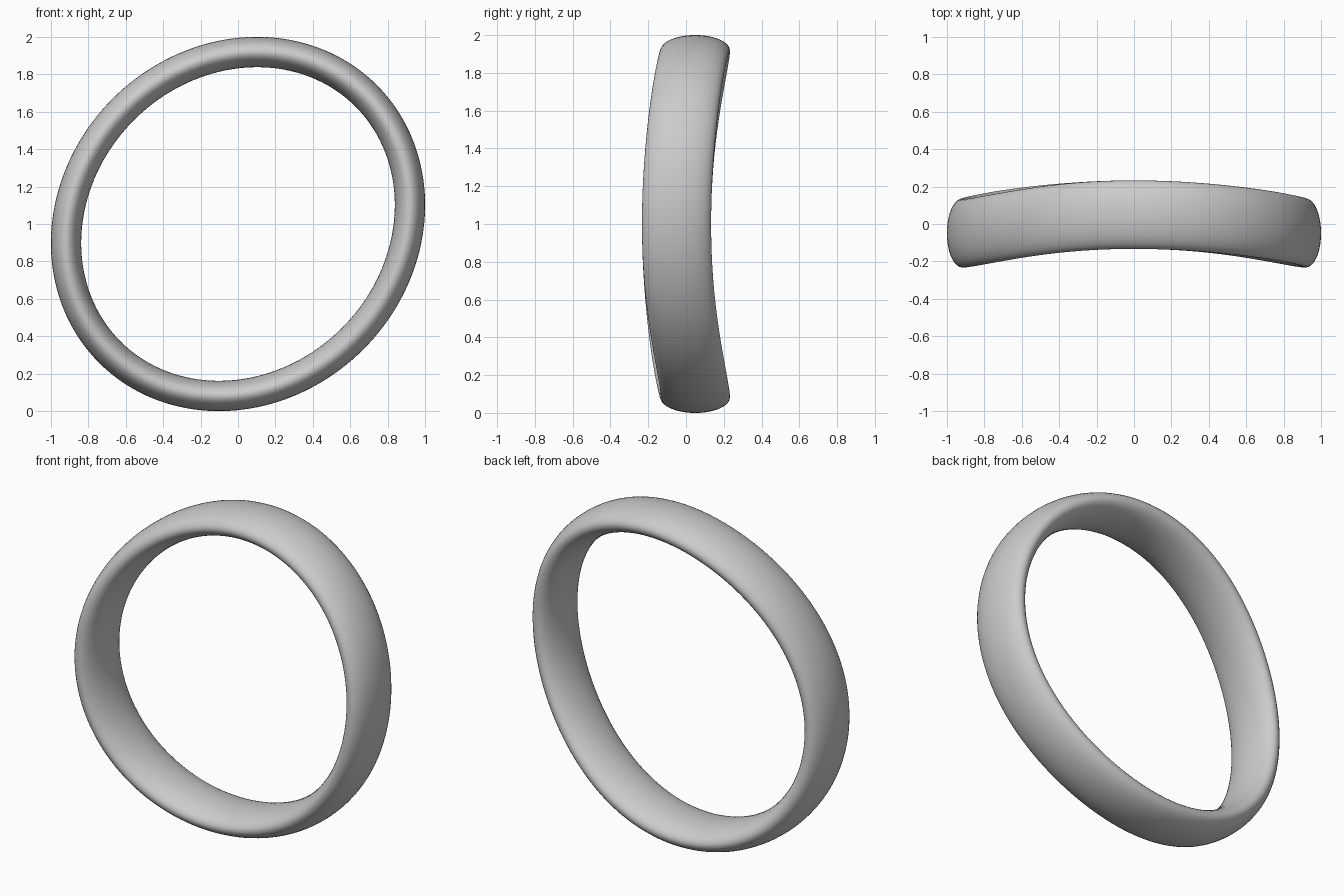
import bpy, bmesh
from math import sin, cos, pi, sqrt
from mathutils import Vector

if "Cube" in bpy.data.objects:
    bpy.data.objects.remove(bpy.data.objects["Cube"])

SEGMENTS, SIDES = 160, 40
LONG, SHORT = 0.969, 0.867      # half axes of the centre line, tilted 45 degrees
THICK, WIDE = 0.081, 0.183      # half sizes of the oval section
SADDLE = 0.05                   # front/back wave of the band
R = sqrt(0.5)


def tilt(u, v):
    return Vector(((u - v) * R, 0, (u + v) * R))


bm = bmesh.new()
rings = []
for i in range(SEGMENTS):
    t = 2 * pi * i / SEGMENTS
    centre = tilt(LONG * cos(t), SHORT * sin(t))
    outward = tilt(SHORT * cos(t), LONG * sin(t)).normalized()
    centre.y = SADDLE * (centre.z ** 2 - centre.x ** 2) / (centre.z ** 2 + centre.x ** 2)
    ring = []
    for j in range(SIDES):
        a = 2 * pi * j / SIDES
        p = centre + outward * THICK * cos(a) + Vector((0, WIDE * sin(a), 0))
        ring.append(bm.verts.new(p + Vector((0, 0, 1))))
    rings.append(ring)

# Skin neighbouring oval sections
for i in range(SEGMENTS):
    a, b = rings[i], rings[(i + 1) % SEGMENTS]
    for j in range(SIDES):
        k = (j + 1) % SIDES
        bm.faces.new((a[j], a[k], b[k], b[j])).smooth = True
bmesh.ops.recalc_face_normals(bm, faces=bm.faces)

mesh = bpy.data.meshes.new("wavy_band")
bm.to_mesh(mesh)
bm.free()
band = bpy.data.objects.new("wavy_band", mesh)
bpy.context.collection.objects.link(band)
